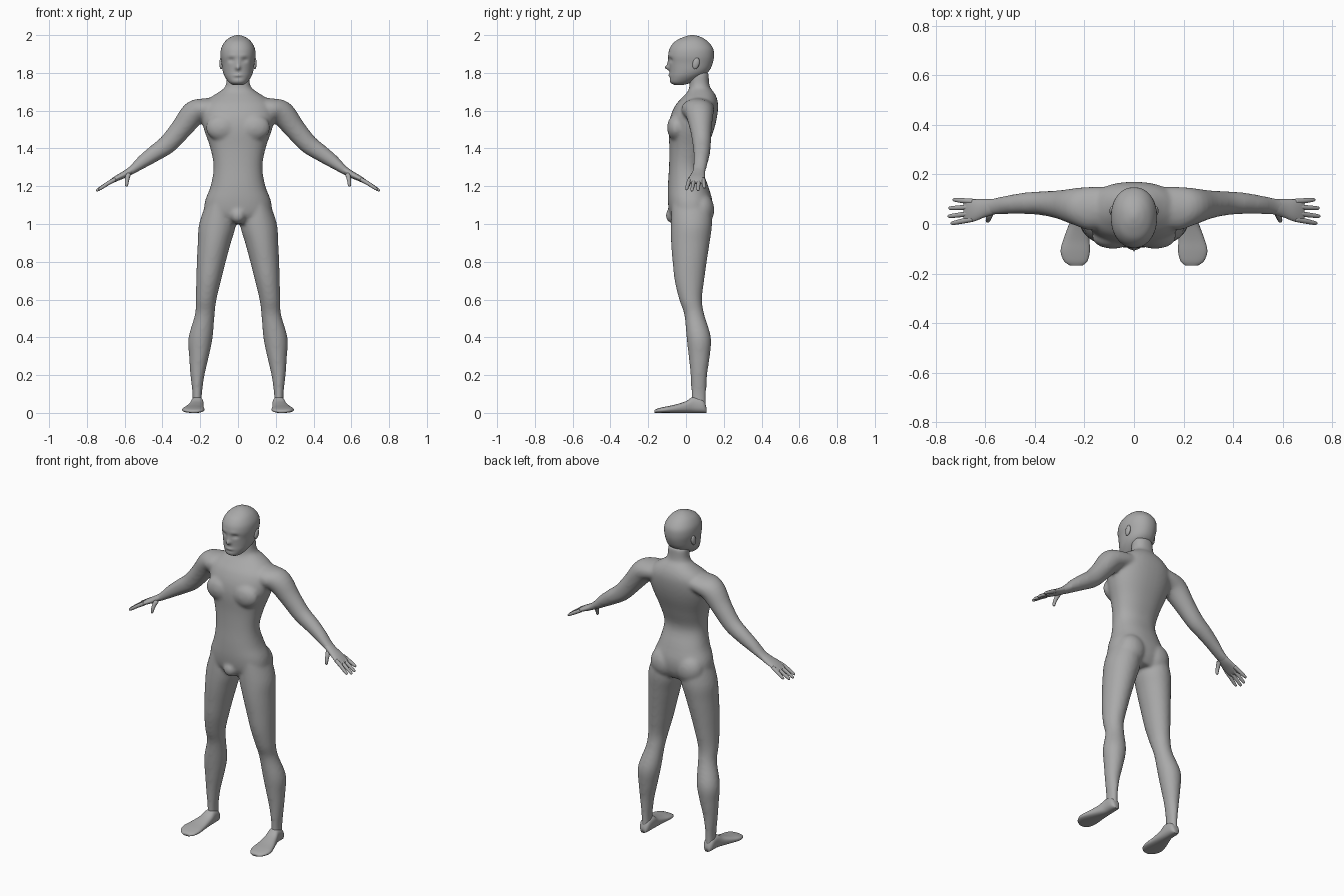
import bpy, bmesh, math
from mathutils import Vector, Matrix

if "Cube" in bpy.data.objects:
    bpy.data.objects.remove(bpy.data.objects["Cube"])

skin = bpy.data.materials.new("plain grey")
skin.diffuse_color = (0.40, 0.40, 0.40, 1)
skin.use_nodes = True
skin.node_tree.nodes["Principled BSDF"].inputs["Base Color"].default_value = skin.diffuse_color


def spline(rows, sub):
    """Smoothly resample a list of equal-length number rows."""
    out = []
    for i in range(len(rows) - 1):
        p0, p1 = rows[max(i - 1, 0)], rows[i]
        p2, p3 = rows[i + 1], rows[min(i + 2, len(rows) - 1)]
        for k in range(sub):
            t = k / sub
            out.append([0.5 * (2 * b + (c - a) * t + (2 * a - 5 * b + 4 * c - d) * t * t
                               + (3 * b - a - 3 * c + d) * t ** 3)
                        for a, b, c, d in zip(p0, p1, p2, p3)])
    out.append(list(rows[-1]))
    return out


def loft(bm, sections, seg=32, power=2.0):
    """Skin closed rings; each section is (centre, half axis u, half axis v)."""
    rings = []
    for c, u, v in sections:
        ring = []
        for k in range(seg):
            a = 2 * math.pi * k / seg
            ca, sa = math.cos(a), math.sin(a)
            cu = math.copysign(abs(ca) ** (2 / power), ca)
            sv = math.copysign(abs(sa) ** (2 / power), sa)
            ring.append(bm.verts.new(c + u * cu + v * sv))
        rings.append(ring)
    faces = [bm.faces.new(rings[0]), bm.faces.new(rings[-1])]
    for r, s in zip(rings, rings[1:]):
        for k in range(seg):
            n = (k + 1) % seg
            faces.append(bm.faces.new((r[k], r[n], s[n], s[k])))
    bmesh.ops.recalc_face_normals(bm, faces=faces)


def upright(rows, sub=4):
    """Rows of (z, x0, x1, y0, y1) become horizontal sections."""
    return [(Vector(((a + b) / 2, (c + d) / 2, z)), Vector(((b - a) / 2, 0, 0)),
             Vector((0, (d - c) / 2, 0))) for z, a, b, c, d in spline(rows, sub)]


def outward(rows, side, sub=4):
    """Rows of (x, z, thickness, y0, y1) become sections across an arm."""
    rows, out = spline(rows, sub), []
    for i, (x, z, t, a, b) in enumerate(rows):
        p, q = rows[max(i - 1, 0)], rows[min(i + 1, len(rows) - 1)]
        d = Vector((q[0] - p[0], 0, q[1] - p[1])).normalized()
        out.append((Vector((side * x, (a + b) / 2, z)), Vector((-d.z * side, 0, d.x)) * t,
                    Vector((0, (b - a) / 2, 0))))
    return out


def tube(bm, rows, side):
    """Round tapering finger through rows of (x, y, z, radius)."""
    rows, secs = spline(rows, 4), []
    for i, r in enumerate(rows):
        p, q = rows[max(i - 1, 0)], rows[min(i + 1, len(rows) - 1)]
        d = Vector((side * (q[0] - p[0]), q[1] - p[1], q[2] - p[2])).normalized()
        u = d.orthogonal().normalized()
        secs.append((Vector((side * r[0], r[1], r[2])), u * r[3], d.cross(u) * r[3]))
    loft(bm, secs, 10)


def ball(bm, centre, radii, tilt=0):
    m = (Matrix.Translation(centre) @ Matrix.Rotation(tilt, 4, 'X')
         @ Matrix.Diagonal((*radii, 1)))
    bmesh.ops.create_uvsphere(bm, u_segments=24, v_segments=16, radius=1, matrix=m)


def finish(name, bm):
    me = bpy.data.meshes.new(name)
    bm.to_mesh(me)
    bm.free()
    me.materials.append(skin)
    me.polygons.foreach_set("use_smooth", [True] * len(me.polygons))
    ob = bpy.data.objects.new(name, me)
    bpy.context.collection.objects.link(ob)
    return ob


# Body: torso, neck, legs and arms fused into one skin
body = bmesh.new()
torso = [(1.00, .12, -.055, .11), (1.05, .175, -.085, .135), (1.12, .175, -.096, .14),
         (1.20, .145, -.096, .118), (1.30, .129, -.09, .087), (1.40, .146, -.088, .113),
         (1.50, .18, -.092, .148), (1.57, .195, -.082, .165), (1.63, .185, -.055, .17),
         (1.67, .145, -.02, .162), (1.70, .10, .008, .146), (1.73, .066, .018, .125),
         (1.80, .06, .018, .12)]
loft(body, upright([(z, -w, w, a, b) for z, w, a, b in torso]), 40, 2.25)
ball(body, (0, -.068, 1.045), (.042, .04, .042))
leg = [(1.12, .03, .165, -.075, .13), (1.0, .012, .206, -.08, .138),
       (.9, .038, .213, -.079, .125), (.8, .065, .218, -.071, .11),
       (.7, .09, .221, -.06, .096), (.6, .114, .224, -.036, .085),
       (.52, .124, .228, -.009, .097), (.4, .134, .262, .003, .132),
       (.3, .154, .259, .014, .126), (.2, .177, .252, .024, .112),
       (.1, .191, .241, .028, .107), (.03, .19, .243, .028, .107)]
arm = [(.10, 1.62, .05, -.01, .15), (.18, 1.607, .058, -.025, .15),
       (.235, 1.585, .066, -.005, .145), (.30, 1.505, .057, .02, .136),
       (.37, 1.425, .051, .035, .132), (.44, 1.375, .044, .04, .127),
       (.50, 1.333, .036, .04, .117), (.56, 1.287, .023, .036, .106),
       (.60, 1.263, .018, .034, .10)]
for s in (-1, 1):
    loft(body, upright([(z, *sorted((s * a, s * b)), c, d) for z, a, b, c, d in leg]))
    loft(body, outward(arm, s))
    ball(body, (s * .085, .08, 1.075), (.085, .07, .09))     # buttock
    ball(body, (s * .085, -.052, 1.51), (.085, .048, .07))   # chest muscle
ob = finish("body", body)
mod = ob.modifiers.new("fuse", 'REMESH')
mod.mode, mod.voxel_size, mod.use_smooth_shade = 'VOXEL', .009, True
mod = ob.modifiers.new("soften", 'SMOOTH')
mod.factor, mod.iterations = .5, 8

# Head, with facial features pushed in and out of the loft
head = bmesh.new()
skull = [(1.737, .028, -.062, -.01), (1.75, .048, -.083, .03), (1.78, .07, -.087, .085),
         (1.81, .081, -.087, .122), (1.85, .087, -.09, .141), (1.89, .093, -.094, .148),
         (1.93, .089, -.086, .143), (1.965, .07, -.06, .117), (1.987, .044, -.02, .085),
         (1.997, .02, .01, .057), (2.0, .006, .026, .04)]
loft(head, upright([(z, -w, w, a, b) for z, w, a, b in skull], 5), 64, 2.15)
features = [(.036, 1.868, .016, .011, .011),    # eye socket
            (0, 1.828, .011, .012, -.024),      # nose tip
            (0, 1.85, .009, .016, -.008),       # nose bridge
            (0, 1.787, .022, .007, -.006),      # lips
            (0, 1.772, .02, .005, .004),        # chin crease
            (.03, 1.893, .022, .007, -.003)]    # brow
for v in head.verts:
    if v.co.y < 0:
        v.co.y += sum(k * math.exp(-((abs(v.co.x) - x) / a) ** 2 - ((v.co.z - z) / b) ** 2)
                      for x, z, a, b, k in features)
finish("head", head)

# Paired parts
palm = [(.55, 1.294, .02, .042, .10), (.60, 1.263, .018, .028, .10),
        (.64, 1.243, .015, .012, .10), (.67, 1.226, .011, .006, .10),
        (.685, 1.218, .006, .012, .096)]
fingers = [(.091, .73, .097, 1.19), (.069, .747, .064, 1.178),
           (.045, .75, .032, 1.176), (.02, .738, .004, 1.182)]
foot = [(.108, .20, .232, .03), (.09, .186, .246, .07), (.04, .182, .25, .085),
        (0, .182, .262, .062), (-.06, .18, .284, .043), (-.11, .178, .296, .033),
        (-.15, .188, .282, .023), (-.168, .208, .257, .014)]
for s, label in ((-1, "right"), (1, "left")):
    # hand with four fingers and a thumb
    hand = bmesh.new()
    loft(hand, outward(palm, s), 24)
    for y0, x1, y1, z1 in fingers:
        tube(hand, [(.65, y0, 1.237, .011), (.69, (y0 + y1) / 2, 1.214, .0105),
                    (x1 - .01, y1, z1 + .006, .008), (x1, y1, z1, .004)], s)
    tube(hand, [(.57, .06, 1.28, .012), (.583, .035, 1.255, .013),
                (.588, .018, 1.225, .01), (.59, .013, 1.205, .008),
                (.59, .012, 1.198, .004)], s)
    finish(label + "_hand", hand)

    # foot with a flat sole
    shape = bmesh.new()
    loft(shape, [(Vector((s * (a + b) / 2, y, h / 2)), Vector(((b - a) / 2, 0, 0)),
                  Vector((0, 0, h / 2))) for y, a, b, h in spline(foot, 4)], 28, 2.5)
    finish(label + "_foot", shape)

    # ear
    ear = bmesh.new()
    ball(ear, (s * .088, .053, 1.85), (.011, .018, .031), -.25)
    finish(label + "_ear", ear)
